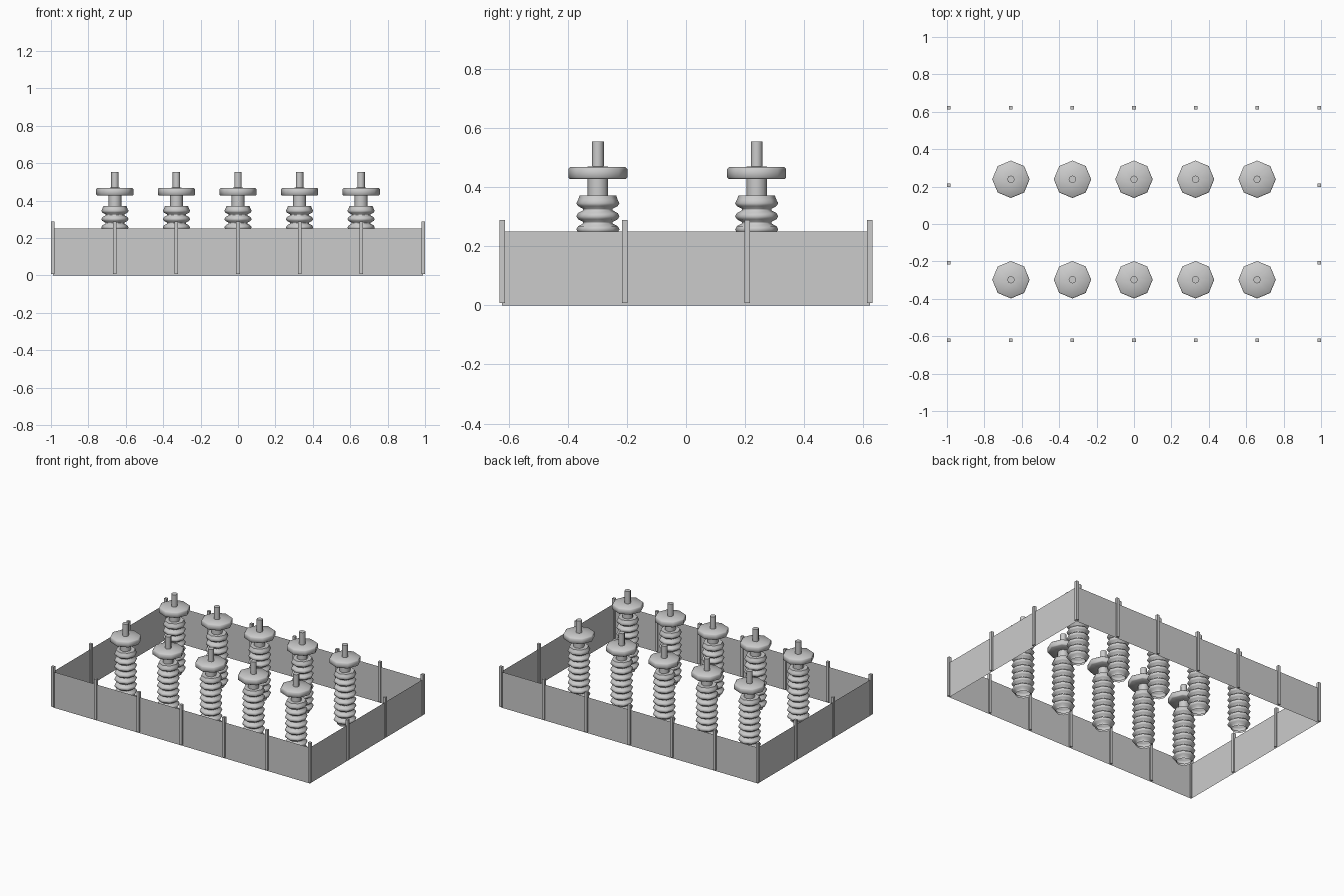
import bpy, bmesh, math

if "Cube" in bpy.data.objects:
    bpy.data.objects.remove(bpy.data.objects["Cube"])

POST_X, POST_Y = 0.99, 0.622      # centre lines of the fence
POST_W = 0.019
PITCH, SHEDS = 0.0445, 8          # spacing and count of insulator ribs
SIDES = 8


def mesh_from(name, verts, faces):
    me = bpy.data.meshes.new(name)
    me.from_pydata(verts, [], faces)
    return me


def place(name, me, loc=(0, 0, 0)):
    ob = bpy.data.objects.new(name, me)
    ob.location = loc
    bpy.context.collection.objects.link(ob)
    return ob


def lathe(name, profile):
    # spin (radius, z) points about z; zero radius closes the top
    verts, faces = [], []
    for r, z in profile:
        for i in range(SIDES):
            a = 2 * math.pi * i / SIDES
            verts.append((r * math.cos(a), r * math.sin(a), z))
    for j in range(len(profile) - 1):
        for i in range(SIDES):
            k = (i + 1) % SIDES
            faces.append((j * SIDES + i, j * SIDES + k,
                          (j + 1) * SIDES + k, (j + 1) * SIDES + i))
    me = mesh_from(name, verts, faces)
    bm = bmesh.new()
    bm.from_mesh(me)
    bmesh.ops.remove_doubles(bm, verts=bm.verts, dist=1e-5)
    bmesh.ops.recalc_face_normals(bm, faces=bm.faces)
    bm.to_mesh(me)
    bm.free()
    return me


# insulator profile: ribbed body, neck, cap disc, terminal pin
profile = [(0.05, 0.0)]
for k in range(SHEDS):
    z = 0.015 + k * PITCH
    profile += [(0.05, z), (0.067, z + 0.009), (0.073, z + 0.019),
                (0.067, z + 0.030), (0.05, z + 0.039)]
profile[-1] = (0.062, 0.371)
profile += [(0.035, 0.371), (0.035, 0.427),
            (0.094, 0.427), (0.1, 0.432), (0.1, 0.461), (0.094, 0.467),
            (0.02, 0.469), (0.02, 0.554), (0.0, 0.554)]
insulator = lathe("insulator", profile)

# two rows of five insulators sharing one mesh
insulators = [place("insulator", insulator, (0.329 * i, y, 0))
              for y in (-0.298, 0.239) for i in range(-2, 3)]
bpy.ops.object.select_all(action='DESELECT')
insulators[0].select_set(True)
bpy.context.view_layer.objects.active = insulators[0]
for p in insulator.polygons:
    p.use_smooth = True
insulator.set_sharp_from_angle(angle=math.radians(62))

# thin fence panels
quad = [(0, 1, 2, 3)]
for s, side in ((-1, "front"), (1, "back")):
    y = s * POST_Y
    place(side + "_panel", mesh_from("long_panel", [
        (-POST_X, y, 0), (POST_X, y, 0), (POST_X, y, 0.25), (-POST_X, y, 0.25)], quad))
for s, side in ((-1, "left"), (1, "right")):
    x = s * POST_X
    place(side + "_panel", mesh_from("short_panel", [
        (x, -POST_Y, 0), (x, POST_Y, 0), (x, POST_Y, 0.25), (x, -POST_Y, 0.25)], quad))

# fence posts
post = bpy.data.meshes.new("fence_post")
bm = bmesh.new()
bmesh.ops.create_cube(bm, size=1)
bmesh.ops.scale(bm, vec=(POST_W, POST_W, 0.28), verts=bm.verts)
bm.to_mesh(post)
bm.free()
spots = [(POST_X * i / 3, s * POST_Y) for i in range(-3, 4) for s in (-1, 1)]
spots += [(s * POST_X, t * POST_Y / 3) for s in (-1, 1) for t in (-1, 1)]
for x, y in spots:
    place("fence_post", post, (x, y, 0.148))
